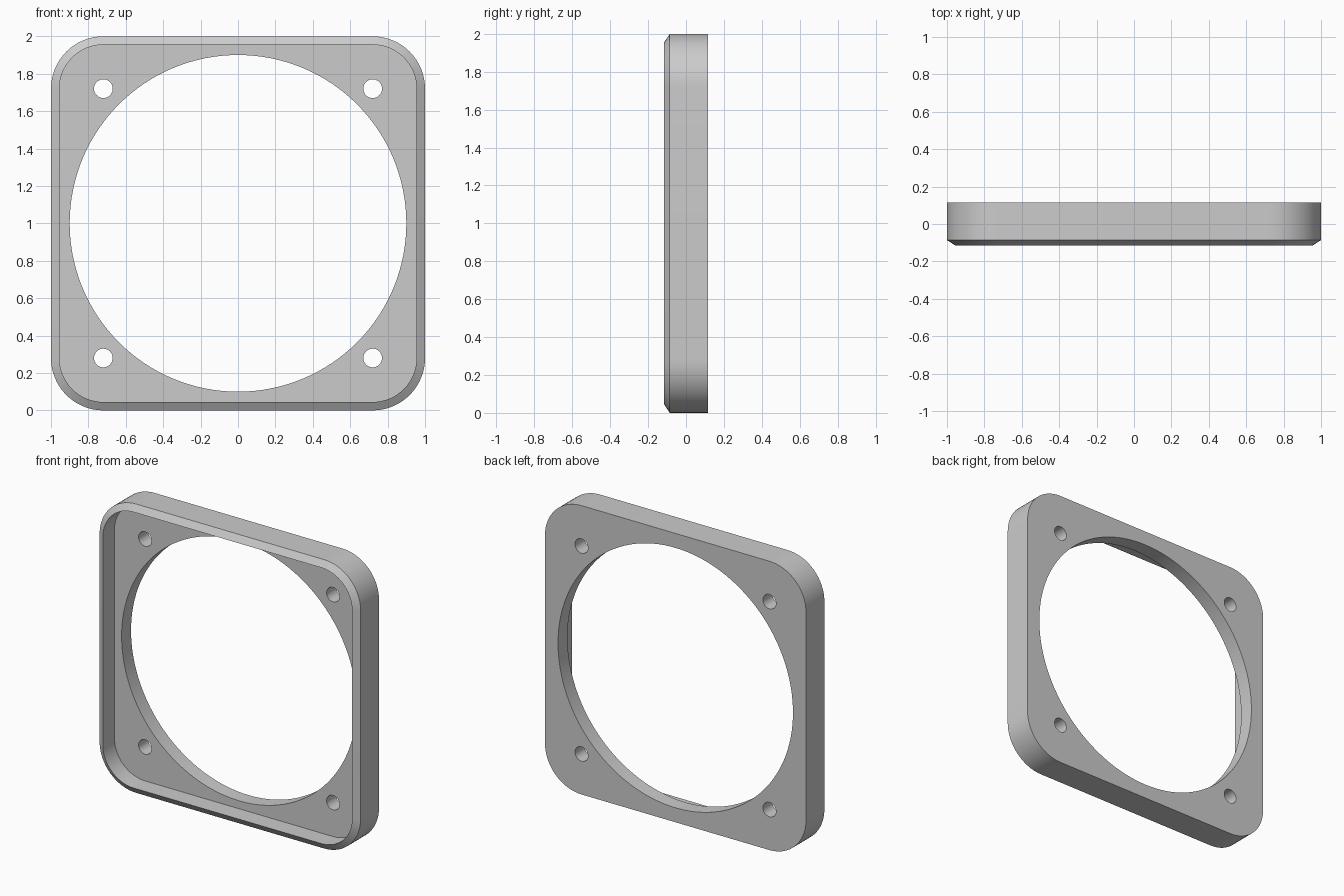
import bpy
import bmesh
from math import cos, sin, pi, radians
from mathutils import Vector

if "Cube" in bpy.data.objects:
    bpy.data.objects.remove(bpy.data.objects["Cube"], do_unlink=True)

BACK, FLOOR, SHOULDER, RIM = 0.115, 0.012, -0.086, -0.115
CORNER = 0.72          # centre of the rounded corners and screw holes
MID = 1.0              # height of the frame centre

grey = bpy.data.materials.new("grey plastic")
grey.use_nodes = True
colour = (0.6, 0.6, 0.6, 1)
grey.diffuse_color = colour
grey.node_tree.nodes["Principled BSDF"].inputs["Base Color"].default_value = colour

bm = bmesh.new()


def ring(points, y):
    """Closed loop of vertices and its edges at depth y."""
    verts = [bm.verts.new((x, y, z + MID)) for x, z in points]
    edges = [bm.edges.new((a, b)) for a, b in zip(verts, verts[1:] + verts[:1])]
    return verts, edges


def wall(a, b):
    """Quad strip between two matching loops."""
    n = len(a[0])
    for i in range(n):
        j = (i + 1) % n
        bm.faces.new((a[0][i], a[0][j], b[0][j], b[0][i]))


def circle(cx, cz, r, n):
    return [(cx + r * cos(2 * pi * i / n), cz + r * sin(2 * pi * i / n)) for i in range(n)]


def rounded_square(radius, steps=16):
    points = []
    for q, (sx, sz) in enumerate(((1, 1), (-1, 1), (-1, -1), (1, -1))):
        for i in range(steps + 1):
            a = (q + i / steps) * pi / 2
            points.append((sx * CORNER + radius * cos(a), sz * CORNER + radius * sin(a)))
    return points


# Outer side, front chamfer and recess wall
outer, inner = rounded_square(1 - CORNER), rounded_square(0.955 - CORNER)
loops = [ring(outer, BACK), ring(outer, SHOULDER), ring(inner, RIM), ring(inner, FLOOR)]
for a, b in zip(loops, loops[1:]):
    wall(a, b)

# Large opening and four screw holes
back_edges, floor_edges = list(loops[0][1]), list(loops[-1][1])
holes = [circle(0, 0, 0.9, 128)]
holes += [circle(sx * CORNER, sz * CORNER, 0.05, 32) for sx in (-1, 1) for sz in (-1, 1)]
for hole in holes:
    back, front = ring(hole, BACK), ring(hole, FLOOR)
    wall(back, front)
    back_edges += back[1]
    floor_edges += front[1]

# Flat back and recessed floor
for edges, y in ((back_edges, 1), (floor_edges, -1)):
    bmesh.ops.triangle_fill(bm, edges=edges, use_beauty=True, normal=Vector((0, y, 0)))
bmesh.ops.recalc_face_normals(bm, faces=bm.faces)

mesh = bpy.data.meshes.new("square_frame")
bm.to_mesh(mesh)
bm.free()
mesh.materials.append(grey)
frame = bpy.data.objects.new("square_frame", mesh)
bpy.context.collection.objects.link(frame)

bpy.ops.object.select_all(action="DESELECT")
frame.select_set(True)
bpy.context.view_layer.objects.active = frame
bpy.ops.object.shade_smooth_by_angle(angle=radians(30))
